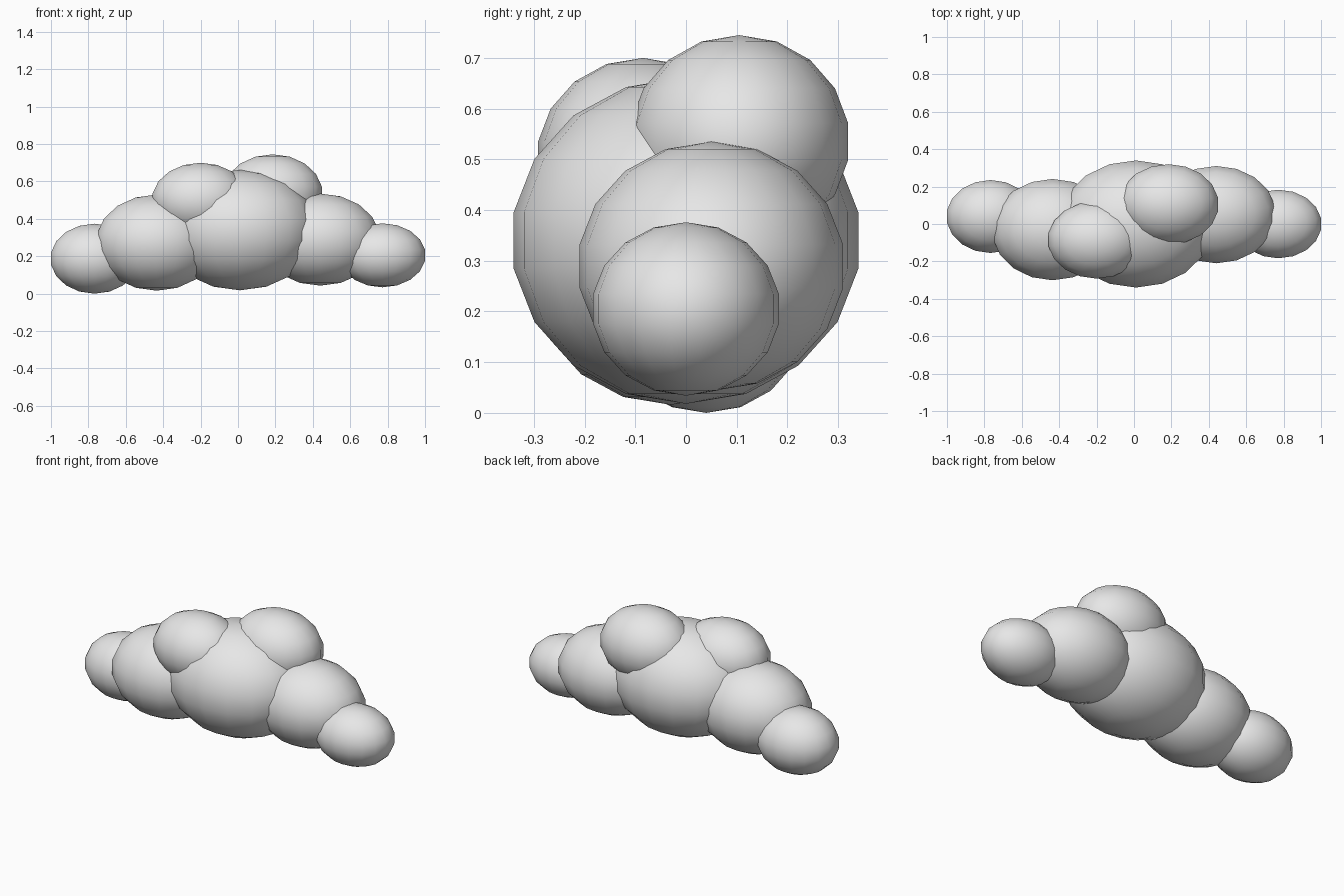
import bpy

if "Cube" in bpy.data.objects:
    bpy.data.objects.remove(bpy.data.objects["Cube"], do_unlink=True)

# One plain cloud colour
grey = bpy.data.materials.new("light_grey")
grey.use_nodes = True
colour = (0.8, 0.8, 0.8, 1.0)
grey.diffuse_color = colour
shader = next(n for n in grey.node_tree.nodes if n.type == "BSDF_PRINCIPLED")
shader.inputs["Base Color"].default_value = colour
shader.inputs["Roughness"].default_value = 0.8


def puff(name, centre, radii):
    """Smooth, overlapping ellipsoid with a low-poly outline."""
    bpy.ops.mesh.primitive_uv_sphere_add(segments=18, ring_count=9, radius=1)
    ob = bpy.context.object
    ob.name = name
    ob.location = centre
    ob.scale = radii
    bpy.ops.object.transform_apply(location=False, rotation=False, scale=True)
    bpy.ops.object.shade_smooth()
    ob.data.materials.append(grey)


# Main row of puffs along the base
puff("centre_puff", (0.01, 0, 0.34), (0.42, 0.345, 0.322))
puff("right_middle_puff", (-0.435, -0.03, 0.273), (0.33, 0.275, 0.257))
puff("left_middle_puff", (0.44, 0.05, 0.289), (0.325, 0.264, 0.246))
puff("right_end_puff", (-0.767, 0.04, 0.187), (0.24, 0.198, 0.187))
puff("left_end_puff", (0.772, 0, 0.205), (0.235, 0.186, 0.171))

# Crown puffs on top
puff("right_crown_puff", (-0.2, -0.085, 0.5), (0.265, 0.21, 0.2))
puff("left_crown_puff", (0.185, 0.105, 0.535), (0.272, 0.218, 0.21))
